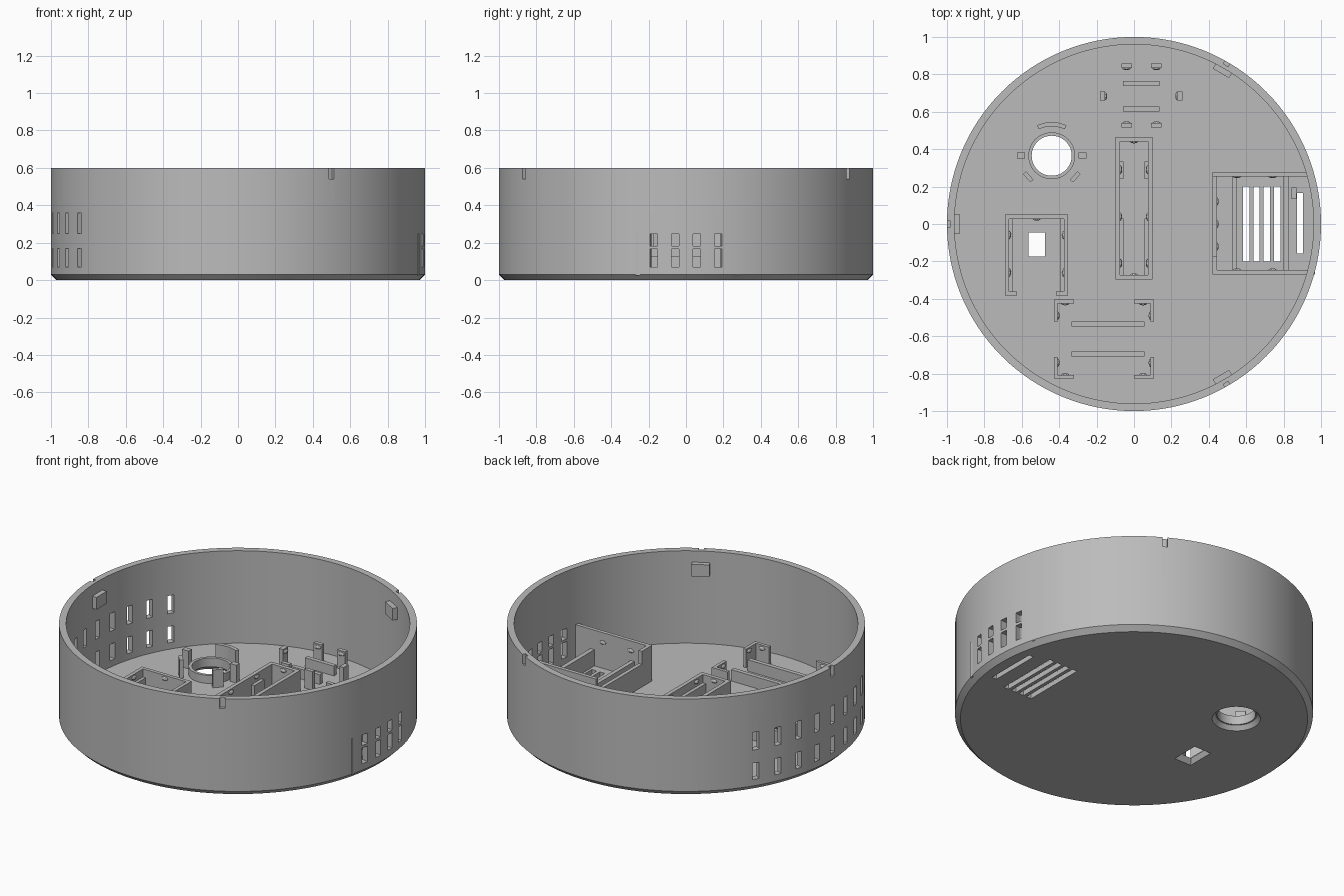
import bpy, bmesh
from math import radians, cos, sin, pi
from mathutils import Matrix, Vector

old = bpy.data.objects.get("Cube")
if old:
    bpy.data.objects.remove(old, do_unlink=True)

grey = bpy.data.materials.new("plain grey")
grey.use_nodes = True
grey.diffuse_color = (0.5, 0.5, 0.5, 1)
grey.node_tree.nodes["Principled BSDF"].inputs["Base Color"].default_value = (0.5, 0.5, 0.5, 1)

FLOOR, BASE = 0.03, 0.025


def finish(name, bm):
    bmesh.ops.recalc_face_normals(bm, faces=bm.faces)
    mesh = bpy.data.meshes.new(name)
    bm.to_mesh(mesh)
    bm.free()
    obj = bpy.data.objects.new(name, mesh)
    obj.data.materials.append(grey)
    bpy.context.collection.objects.link(obj)
    return obj


def box(bm, x0, x1, y0, y1, z0, z1, turn=0.0):
    """Add a box, optionally swung round the vertical axis."""
    place = (Matrix.Rotation(radians(turn), 4, 'Z')
             @ Matrix.Translation(((x0 + x1) / 2, (y0 + y1) / 2, (z0 + z1) / 2))
             @ Matrix.Diagonal((x1 - x0, y1 - y0, z1 - z0, 1)))
    bmesh.ops.create_cube(bm, size=1, matrix=place)


def bump(bm, x, y, z, along_x):
    """Add a small snap bump on a wall face."""
    size = (0.022, 0.01, 0.012) if along_x else (0.01, 0.022, 0.012)
    bmesh.ops.create_uvsphere(bm, u_segments=12, v_segments=6, radius=1,
                              matrix=Matrix.Translation((x, y, z)) @ Matrix.Diagonal((*size, 1)))


def lathe(bm, profile, steps, centre=(0, 0), start=0, sweep=360):
    """Sweep a closed radius/height profile round a vertical axis."""
    verts = [bm.verts.new((centre[0] + r * cos(radians(start)), centre[1] + r * sin(radians(start)), z))
             for r, z in profile]
    edges = [bm.edges.new((verts[i], verts[(i + 1) % len(verts)])) for i in range(len(verts))]
    geom = verts + edges
    if sweep < 360:
        geom.append(bm.faces.new(verts))
    out = bmesh.ops.spin(bm, geom=geom, cent=(*centre, 0), axis=(0, 0, 1), angle=radians(sweep),
                         steps=steps, use_merge=sweep == 360)
    return out


def smooth(obj):
    bpy.ops.object.select_all(action='DESELECT')
    obj.select_set(True)
    bpy.context.view_layer.objects.active = obj
    bpy.ops.object.shade_smooth_by_angle(angle=radians(30))


# Round open tray with a chamfered foot
bm = bmesh.new()
rings = []
SEG = 128
for r, z in ((0.97, 0), (1, 0.03), (1, 0.6), (0.96, 0.6), (0.96, FLOOR)):
    rings.append([bm.verts.new((r * cos(2 * pi * i / SEG), r * sin(2 * pi * i / SEG), z)) for i in range(SEG)])
for a, b in zip(rings, rings[1:]):
    for i in range(SEG):
        j = (i + 1) % SEG
        bm.faces.new((a[i], a[j], b[j], b[i]))
bm.faces.new(rings[0])
bm.faces.new(rings[-1])
tray = finish("tray", bm)

# Cutter for vents, rim notches and floor openings
bm = bmesh.new()
for k in range(-4, 5):
    for z0, z1 in ((0.07, 0.17), (0.25, 0.36)):
        box(bm, 0.9, 1.1, -0.02, 0.02, z0, z1, 180 + 8 * k)
for k in (-1.5, -0.5, 0.5, 1.5):
    for z0, z1 in ((0.07, 0.166), (0.182, 0.247)):
        box(bm, 0.9, 1.1, -0.021, 0.021, z0, z1, 6.6 * k)
for a in (60, 180, 300):
    box(bm, 0.98, 1.1, -0.015, 0.015, 0.54, 0.7, a)
for x in (0.6, 0.655, 0.71, 0.765):
    box(bm, x - 0.017, x + 0.017, -0.2, 0.2, -0.1, 0.06)
box(bm, 0.872, 0.903, -0.158, 0.165, -0.1, 0.06)
HOLE = (-0.44, 0.365)
bmesh.ops.create_cone(bm, cap_ends=True, segments=48, radius1=0.155, radius2=0.107, depth=0.06,
                      matrix=Matrix.Translation((*HOLE, 0.005)))
# Flared window in the floor
res = bmesh.ops.create_cone(bm, cap_ends=True, segments=4, radius1=0.1, radius2=0.057, depth=0.06,
                            matrix=Matrix.Translation((-0.52, -0.11, 0.005))
                            @ Matrix.Diagonal((1, 1.5, 1, 1)) @ Matrix.Rotation(pi / 4, 4, 'Z'))
cutter = finish("opening_cutter", bm)
cutter.hide_render = True
mod = tray.modifiers.new("openings", 'BOOLEAN')
mod.object, mod.operation, mod.solver = cutter, 'DIFFERENCE', 'EXACT'
bpy.context.view_layer.objects.active = tray
bpy.ops.object.modifier_apply(modifier=mod.name)
bpy.data.objects.remove(cutter, do_unlink=True)
smooth(tray)

# Lid stops inside the rim
bm = bmesh.new()
for a in (60, 180, 300):
    box(bm, 0.93, 0.968, -0.05, 0.05, 0.455, 0.53, a)
finish("lid_stops", bm)

# Sensor collar round the hole, with its clips
bm = bmesh.new()
lathe(bm, [(0.107, BASE), (0.125, BASE), (0.125, 0.08), (0.107, 0.08)], 48, HOLE)
lathe(bm, [(0.157, BASE), (0.18, BASE), (0.18, 0.14), (0.157, 0.14)], 10, HOLE, 64, 52)
smooth(finish("sensor_collar", bm))
bm = bmesh.new()
for a in (0, 180, 222, 318):
    n = len(bm.verts)
    box(bm, 0.142, 0.185, -0.016, 0.016, BASE, 0.14) if a in (0, 180) else \
        box(bm, 0.158, 0.18, -0.03, 0.03, BASE, 0.14)
    bm.verts.ensure_lookup_table()
    bmesh.ops.transform(bm, verts=bm.verts[n:],
                        matrix=Matrix.Translation((*HOLE, 0)) @ Matrix.Rotation(radians(a), 4, 'Z'))
finish("sensor_clips", bm)

# Rear board holder: six posts and two rails
bm = bmesh.new()
for x in (-0.04, 0.12):
    for y, s in ((0.845, -1), (0.527, 1)):
        box(bm, x - 0.028, x + 0.028, y - 0.012, y + 0.012, BASE, 0.145)
        bump(bm, x, y + s * 0.012, 0.125, True)
for x, s in ((-0.168, 1), (0.245, -1)):
    box(bm, x - 0.014, x + 0.014, 0.66, 0.708, BASE, 0.145)
    bump(bm, x + s * 0.014, 0.684, 0.125, False)
for y in (0.752, 0.614):
    box(bm, -0.06, 0.137, y - 0.013, y + 0.013, BASE, 0.09)
finish("rear_board_holder", bm)

# Long central frame with inner ledges
bm = bmesh.new()
for s in (-1, 1):
    x0, x1 = sorted((s * 0.1, s * 0.076))
    box(bm, x0, x1, -0.297, 0.465, BASE, 0.16)
    l0, l1 = sorted((s * 0.078, s * 0.055))
    box(bm, l0, l1, 0.24, 0.335, BASE, 0.11)
    box(bm, l0, l1, -0.272, 0.03, BASE, 0.11)
    for y in (0.29, 0.04, -0.21):
        bump(bm, s * 0.074, y, 0.14, False)
for y0, y1, yb in ((-0.297, -0.273, -0.273), (0.441, 0.465, 0.441)):
    box(bm, -0.08, 0.08, y0, y1, BASE, 0.16)
    bump(bm, 0, yb, 0.14, True)
finish("central_frame", bm)

# Open-fronted frame round the floor window
bm = bmesh.new()
box(bm, -0.69, -0.352, 0.028, 0.05, BASE, 0.13)
for wall, side in ((-0.69, 1), (-0.352, -1)):
    for near, far, y0, y1, z in ((0, 0.022, -0.382, 0.045, 0.13), (0, 0.065, -0.382, -0.36, 0.13),
                                 (0.02, 0.04, -0.362, 0.03, 0.08)):
        x0, x1 = sorted((wall + side * near, wall + side * far))
        box(bm, x0, x1, y0, y1, BASE, z)
    for y in (-0.06, -0.26):
        bump(bm, wall + side * 0.022, y, 0.11, False)
bump(bm, -0.52, 0.028, 0.11, True)
finish("window_frame", bm)

# Front board holder: four corner brackets and two rails
bm = bmesh.new()
for cx, sx in ((-0.428, 1), (0.108, -1)):
    for cy, sy in ((-0.405, -1), (-0.827, 1)):
        for dx, dy in ((0.108, 0.02), (0.02, 0.115)):
            x0, x1 = sorted((cx, cx + sx * dx))
            y0, y1 = sorted((cy, cy + sy * dy))
            box(bm, x0, x1, y0, y1, BASE, 0.145)
        bump(bm, cx + sx * 0.06, cy + sy * 0.02, 0.125, True)
        bump(bm, cx + sx * 0.02, cy + sy * 0.085, 0.125, False)
for y in (-0.535, -0.695):
    box(bm, -0.335, 0.057, y - 0.013, y + 0.013, BASE, 0.1)
finish("front_board_holder", bm)

# Ventilated chamber against the right wall
bm = bmesh.new()
box(bm, 0.42, 0.968, -0.27, -0.247, BASE, 0.25)
box(bm, 0.42, 0.96, 0.255, 0.278, BASE, 0.25)
box(bm, 0.42, 0.443, -0.26, -0.17, BASE, 0.25)
box(bm, 0.42, 0.443, -0.18, 0.27, BASE, 0.17)
for x0, x1 in ((0.525, 0.55), (0.798, 0.825)):
    box(bm, x0, x1, -0.25, 0.258, BASE, 0.13)
box(bm, 0.843, 0.868, 0.135, 0.195, BASE, 0.17)
for x in (0.55, 0.74):
    bump(bm, x, -0.247, 0.19, True)
    bump(bm, x, 0.255, 0.19, True)
for y in (-0.12, 0.0, 0.12):
    bump(bm, 0.443, y, 0.15, False)
finish("vent_chamber", bm)
